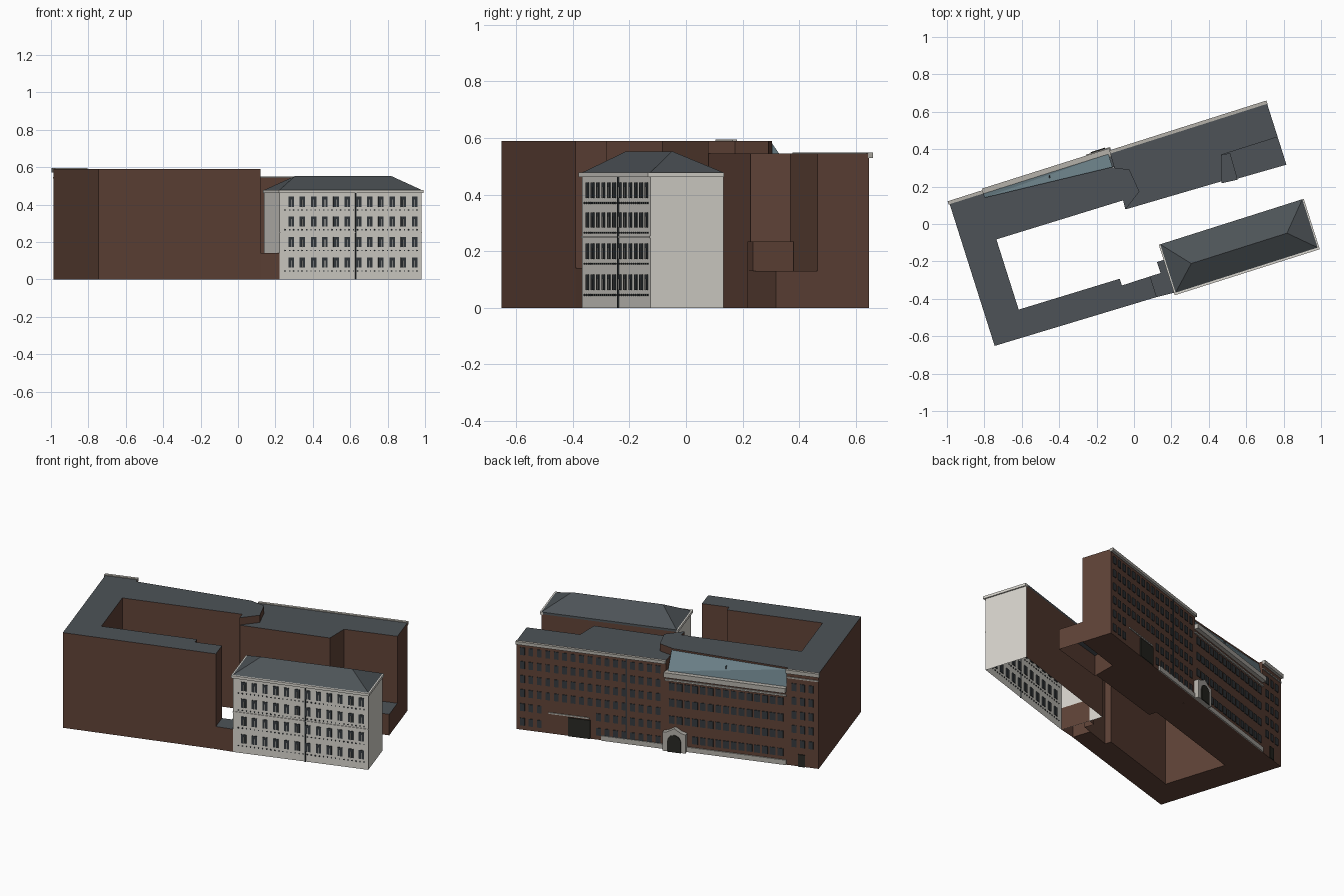
import bpy, bmesh, math
from mathutils import Matrix

cube = bpy.data.objects.get("Cube")
if cube:
    bpy.data.objects.remove(cube, do_unlink=True)

# The block is laid out along the street: s runs along it, t runs in from it
PLACE = Matrix.Translation((-0.986, 0.108, 0)) @ Matrix.Rotation(math.radians(17.6), 4, 'Z')


def material(name, rgb):
    m = bpy.data.materials.new(name)
    m.use_nodes = True
    m.diffuse_color = (*rgb, 1)
    m.node_tree.nodes["Principled BSDF"].inputs["Base Color"].default_value = (*rgb, 1)
    return m


BRICK = material("brown brick", (0.115, 0.055, 0.038))
ROOF = material("slate roof", (0.074, 0.086, 0.095))
PLASTER = material("pale plaster", (0.68, 0.66, 0.61))
STONE = material("grey stone", (0.46, 0.44, 0.40))
PANE = material("dark window", (0.035, 0.042, 0.047))
GLASS = material("blue glass", (0.15, 0.22, 0.25))
DOOR = material("dark door", (0.022, 0.022, 0.017))


def finish(name, bm, mats, rule=None):
    bmesh.ops.recalc_face_normals(bm, faces=bm.faces)
    if rule:
        for f in bm.faces:
            f.material_index = rule(f.normal)
    bm.transform(PLACE)
    me = bpy.data.meshes.new(name)
    bm.to_mesh(me)
    bm.free()
    for m in mats:
        me.materials.append(m)
    ob = bpy.data.objects.new(name, me)
    bpy.context.collection.objects.link(ob)
    return ob


def flat_top(n):
    return 1 if n.z > 0.5 else 0


def prism(name, plan, z0, z1, mats=(BRICK, ROOF), rule=flat_top, bottom=True):
    bm = bmesh.new()
    base = bm.faces.new([bm.verts.new((s, -t, z0)) for s, t in plan])
    top = bmesh.ops.extrude_face_region(bm, geom=[base], use_keep_orig=True)
    for v in top["geom"]:
        if isinstance(v, bmesh.types.BMVert):
            v.co.z = z1
    bmesh.ops.recalc_face_normals(bm, faces=bm.faces)
    if not bottom:
        low = [f for f in bm.faces if all(v.co.z == z0 for v in f.verts)]
        bmesh.ops.delete(bm, geom=low, context='FACES_ONLY')
    return finish(name, bm, mats, rule)


def add_box(bm, s, t, z):
    size = Matrix.Diagonal((s[1] - s[0], t[1] - t[0], z[1] - z[0], 1))
    mid = Matrix.Translation((sum(s) / 2, -sum(t) / 2, sum(z) / 2))
    bmesh.ops.create_cube(bm, size=1, matrix=mid @ size)


def boxes(name, mat, items):
    bm = bmesh.new()
    for s, t, z in items:
        add_box(bm, s, t, z)
    return finish(name, bm, [mat])


def spread(a, b, n):
    return [a + (b - a) * i / (n - 1) for i in range(n)]


def windows(name, t, columns, rows, w, h, blocked=()):
    items = []
    for z in rows:
        for s in columns:
            if any(a < s < b and z < top for a, b, top in blocked):
                continue
            items.append(((s - w / 2, s + w / 2), (t - 0.004, t + 0.004), (z - h / 2, z + h / 2)))
    return boxes(name, PANE, items)


# Brick wings around the courtyard
prism("courtyard_wings", [
    (0, 0), (0.19, 0), (0.19, 0.025), (0.882, 0.075), (0.972, 0.116), (0.987, 0.245),
    (0.887, 0.313), (0.89, 0.263), (0.181, 0.257), (0.181, 0.651), (0.746, 0.657),
    (0.746, 0.695), (0.905, 0.694), (0.905, 0.81), (0, 0.797)], 0, 0.59)
prism("street_middle_wing", [(0.19, 0), (0.9, 0), (0.9, 0.078), (0.19, 0.025)], 0, 0.455)
prism("street_east_wing", [
    (0.9, 0), (1.78, 0), (1.78, 0.19), (1.465, 0.19), (1.424, 0.325), (0.89, 0.313)], 0, 0.545)
prism("low_annex", [(1.465, 0.19), (1.78, 0.19), (1.78, 0.345), (1.42, 0.335)],
      0, 0.13, bottom=False)
prism("annex_box", [(1.465, 0.19), (1.512, 0.195), (1.507, 0.343), (1.42, 0.335)], 0.13, 0.235)
prism("low_link", [(0.905, 0.694), (0.963, 0.694), (0.963, 0.632), (1.01, 0.632),
                   (1.01, 0.817), (0.905, 0.81)], 0, 0.14, bottom=False)

# Sloping glazed strip above the middle of the street front
bm = bmesh.new()
ends = [(0.19, 0.025), (0.89, 0.076)]
for s, t in ends:
    for a, z in ((0.003, 0.48), (t, 0.58), (t, 0.48)):
        bm.verts.new((s, -a, z))
bmesh.ops.convex_hull(bm, input=bm.verts)
bmesh.ops.dissolve_limit(bm, angle_limit=0.01, verts=bm.verts, edges=bm.edges)
finish("glazed_roof", bm, [GLASS])
boxes("glazing_bar", PANE, [((0.55, 0.556), (0.018, 0.03), (0.48, 0.55))])

# Stone cornices, string courses and plinth of the street front
boxes("street_stonework", STONE, [
    ((0.19, 0.905), (-0.025, 0.022), (0.452, 0.482)),
    ((0.19, 0.905), (-0.008, 0), (0.425, 0.435)),
    ((-0.006, 0.19), (-0.016, 0.002), (0.572, 0.595)),
    ((0, 0.19), (-0.006, 0), (0.54, 0.548)),
    ((0.9, 1.782), (-0.014, 0.004), (0.53, 0.549)),
    ((0.19, 1.28), (-0.007, 0), (0, 0.03)),
    ((1.35, 1.59), (-0.005, 0), (0.122, 0.13))])

# Street windows
six = [0.05, 0.14, 0.228, 0.315, 0.402, 0.487]
windows("street_east_windows", 0, spread(0.945, 1.745, 17), six, 0.028, 0.046,
        [(1.32, 1.6, 0.16)])
windows("street_middle_windows", 0, spread(0.225, 0.865, 15), [0.075, 0.185, 0.29, 0.39],
        0.033, 0.046, [(0.76, 0.92, 0.12)])
windows("street_corner_windows", 0, [0.045, 0.095, 0.145], six[1:], 0.028, 0.046)
boxes("downpipes", PANE, [
    ((1.128, 1.136), (-0.006, 0), (0, 0.53)),
    ((1.432, 1.438), (0.818, 0.824), (0, 0.465))])
boxes("street_doors", DOOR, [
    ((1.345, 1.475), (-0.006, 0.002), (0, 0.115)),
    ((0.08, 0.12), (-0.006, 0.002), (0, 0.075))])


# Entrance portal: stone block with a pediment and an arched doorway
def upright(name, profile, t0, t1, mat):
    bm = bmesh.new()
    f = bm.faces.new([bm.verts.new((s, -t0, z)) for s, z in profile])
    out = bmesh.ops.extrude_face_region(bm, geom=[f], use_keep_orig=True)
    for v in out["geom"]:
        if isinstance(v, bmesh.types.BMVert):
            v.co.y = -t1
    return finish(name, bm, [mat])


upright("portal", [(0.775, 0), (0.91, 0), (0.91, 0.115), (0.885, 0.12), (0.842, 0.145),
                   (0.8, 0.12), (0.775, 0.115)], -0.03, 0, STONE)
arch = [(0.842 + 0.04 * math.cos(a), 0.065 + 0.04 * math.sin(a))
        for a in spread(0, math.pi, 9)]
upright("portal_door", [(0.802, 0), (0.882, 0)] + arch, -0.035, -0.028, DOOR)

# Pale house: plastered walls, plain brick towards the yard
S0, S1, T0, T1 = 1.008, 1.805, 0.547, 0.818
house = [(S0, T0), (S1, T0), (S1, T1), (S0, T1)]
prism("pale_house", house, 0, 0.465, (PLASTER, ROOF, BRICK),
      lambda n: 2 if n.y > 0.5 else flat_top(n), bottom=False)
boxes("house_cornice", PLASTER, [
    ((S0 - 0.008, S1 + 0.008), (T1 - 0.01, T1 + 0.012), (0.462, 0.478)),
    ((S0 - 0.008, S0 + 0.01), (T0, T1), (0.462, 0.478)),
    ((S1 - 0.01, S1 + 0.008), (T0, T1), (0.462, 0.478)),
    ((S0, S1), (T1, T1 + 0.004), (0.247, 0.253))])

# Hipped roof
bm = bmesh.new()
for s, t in house:
    bm.verts.new((s, -t, 0.478))
    bm.verts.new((s, -t, 0.465))
for s in (1.135, 1.672):
    bm.verts.new((s, -0.695, 0.553))
bmesh.ops.convex_hull(bm, input=bm.verts)
bmesh.ops.dissolve_limit(bm, angle_limit=0.01, verts=bm.verts, edges=bm.edges)
finish("hipped_roof", bm, [ROOF])

# House windows, with pale glazing bars and a row of small vents under each floor
floors = [0.09, 0.2, 0.31, 0.415]
columns = spread(1.072, 1.765, 12)
windows("house_windows", T1, columns, floors, 0.03, 0.054)
boxes("house_glazing_bars", PLASTER, [
    ((s - 0.0015, s + 0.0015), (T1, T1 + 0.006), (z - 0.027, z + 0.012))
    for s in columns for z in floors])
windows("house_vents", T1, spread(1.04, 1.78, 32), [z - 0.045 for z in floors], 0.006, 0.006)
